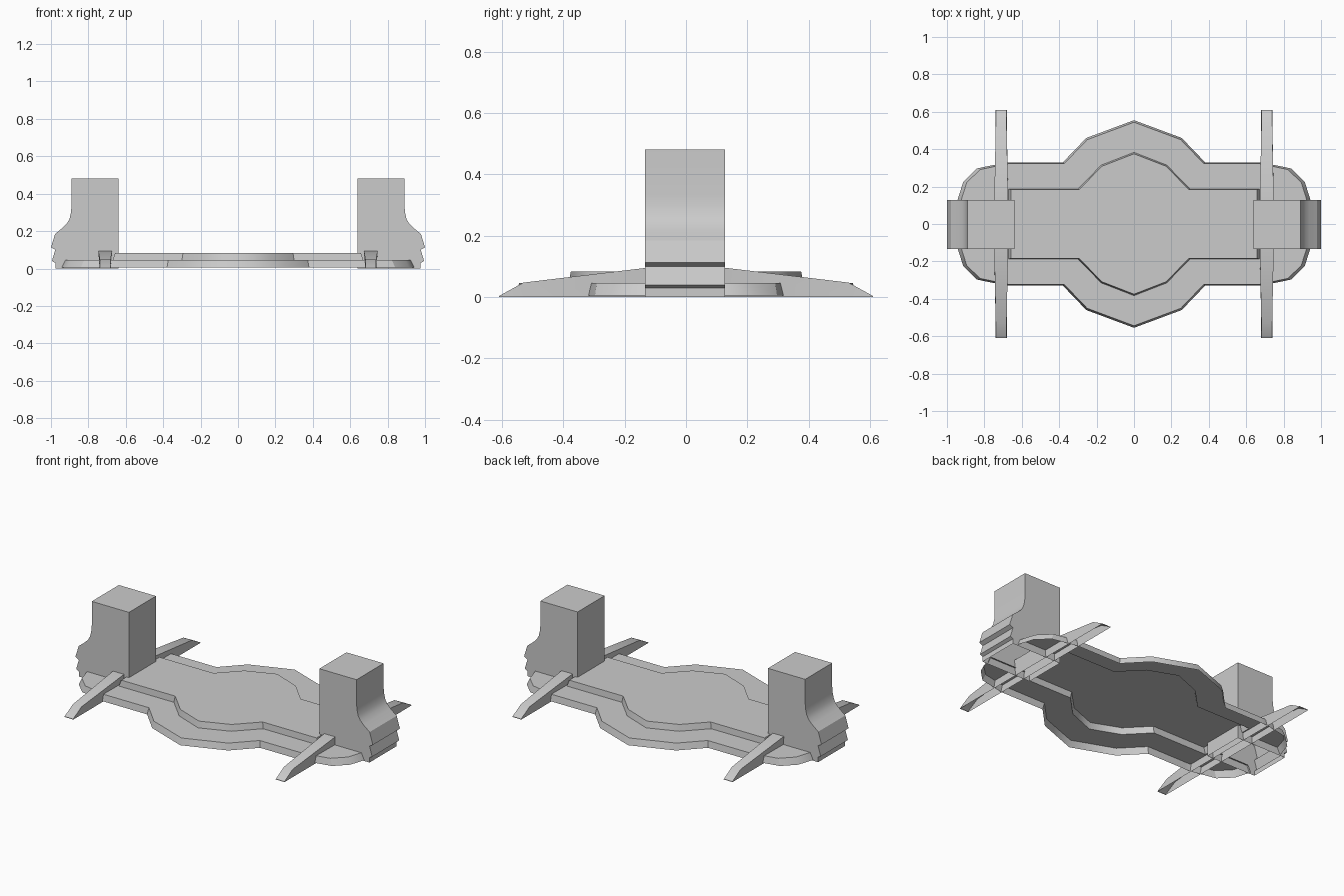
import bpy
import bmesh
from math import radians
from mathutils import Vector

cube = bpy.data.objects.get("Cube")
if cube:
    bpy.data.objects.remove(cube, do_unlink=True)

grey = bpy.data.materials.new("plain grey")
grey.use_nodes = True
grey.diffuse_color = (0.6, 0.6, 0.6, 1)
grey.node_tree.nodes["Principled BSDF"].inputs["Base Color"].default_value = (0.6, 0.6, 0.6, 1)


def finish(bm, name):
    mesh = bpy.data.meshes.new(name)
    bm.to_mesh(mesh)
    bm.free()
    mesh.materials.append(grey)
    mesh.shade_smooth()
    mesh.set_sharp_from_angle(angle=radians(28))
    obj = bpy.data.objects.new(name, mesh)
    bpy.context.collection.objects.link(obj)
    return obj


def face(bm, points):
    return bm.faces.new([bm.verts.new(p) for p in points])


def wall(bm, low, high):
    for i in range(len(low) - 1):
        face(bm, (low[i], high[i], high[i + 1], low[i + 1]))


def at_height(outline, z, scale=1.0):
    return [(x * scale, y * scale, z) for x, y in outline]


# Two-tier deck: one open-bottomed quarter, mirrored
outer = [(0, .555), (.255, .46), (.38, .33), (.68, .33), (.84, .297),
         (.913, .225), (.943, .13), (.943, 0)]
inner = [(0, .383), (.175, .315), (.3, .187), (.67, .187), (.67, 0)]
rim_low = at_height(outer, .005)
rim_top = at_height(outer, .045, .98)
step_low = at_height(inner, .045)
step_top = at_height(inner, .083, .98)

bm = bmesh.new()
wall(bm, rim_low, rim_top)
wall(bm, step_low, step_top)
face(bm, step_low + rim_top[::-1])
face(bm, [(0, 0, .083)] + step_top[::-1])
bmesh.ops.remove_doubles(bm, verts=bm.verts, dist=.0001)
bmesh.ops.triangulate(bm, faces=bm.faces)
# Leave the hollow footprint of the tower open
for co, normal in (((.64, 0, 0), (1, 0, 0)), ((0, .125, 0), (0, 1, 0))):
    bmesh.ops.bisect_plane(bm, geom=bm.verts[:] + bm.edges[:] + bm.faces[:],
                           plane_co=co, plane_no=normal)
hidden = [f for f in bm.faces
          if f.calc_center_median().x > .64 and f.calc_center_median().y < .125]
bmesh.ops.delete(bm, geom=hidden, context='FACES')
deck = finish(bm, "stepped_deck")
mirror = deck.modifiers.new("Mirror", 'MIRROR')
mirror.use_axis = (True, True, False)

# Tower side profile, from inner foot over the top to outer foot
tower_profile = [(.64, 0), (.64, .48), (.89, .48), (.89, .335), (.893, .3),
                 (.901, .265), (.915, .24), (.937, .218), (.978, .185),
                 (1, .113), (.977, .1), (.995, .04), (.977, .03), (.977, 0)]
# Leg stations: distance out, top height, half width
leg_stations = [(-.61, .003, .029), (-.53, .047, .029), (-.13, .095, .037),
                (.13, .095, .037), (.53, .047, .029), (.61, .003, .029)]

for side, label in ((1, "left"), (-1, "right")):
    # Hollow tower
    bm = bmesh.new()
    front = [(side * x, -.133, z) for x, z in tower_profile]
    back = [(side * x, .127, z) for x, z in tower_profile]
    wall(bm, front, back)
    face(bm, front)
    face(bm, back)
    bmesh.ops.remove_doubles(bm, verts=bm.verts, dist=.0001)
    bmesh.ops.recalc_face_normals(bm, faces=bm.faces)
    finish(bm, label + "_tower")

    # Tapered cross leg, open underneath
    bm = bmesh.new()
    rows = []
    for y, z, half in leg_stations:
        section = [(-.03, 0), (-half, z), (half, z), (.03, 0)]
        rows.append([Vector((side * .71 + x, y, h)) for x, h in section])
    for a, b in zip(rows, rows[1:]):
        wall(bm, a, b)
    face(bm, rows[0])
    face(bm, rows[-1])
    bmesh.ops.remove_doubles(bm, verts=bm.verts, dist=.0001)
    bmesh.ops.recalc_face_normals(bm, faces=bm.faces)
    finish(bm, label + "_cross_leg")
